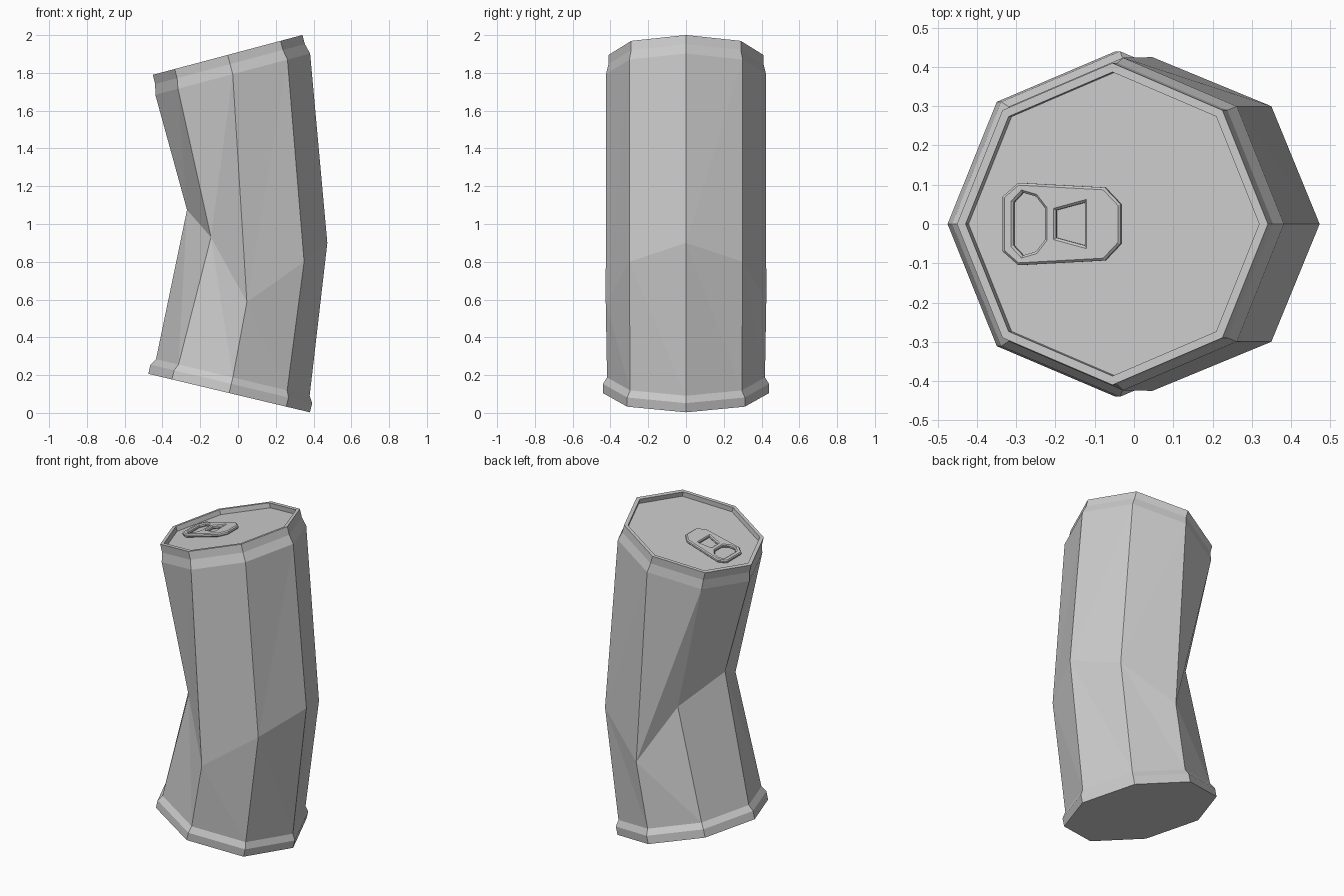
import bpy, bmesh
from math import radians, sin, cos, tau
from mathutils import Vector, Matrix

cube = bpy.data.objects.get("Cube")
if cube:
    bpy.data.objects.remove(cube)

SIDES = 8


def make_material(name, value):
    mat = bpy.data.materials.new(name)
    mat.use_nodes = True
    color = (value, value, value, 1)
    mat.diffuse_color = color
    mat.node_tree.nodes["Principled BSDF"].inputs["Base Color"].default_value = color
    return mat


metal = make_material("aluminium_grey", 0.6)


def end_frame(x, z, tilt):
    """Placement of a tilted can end."""
    return Matrix.Translation((x, 0, z)) @ Matrix.Rotation(radians(tilt), 4, 'Y')


def ring(bm, frame, radius, height):
    return [bm.verts.new(frame @ Vector((radius * cos(tau * i / SIDES),
                                         radius * sin(tau * i / SIDES), height)))
            for i in range(SIDES)]


def bridge(bm, low, high):
    for i in range(SIDES):
        j = (i + 1) % SIDES
        bm.faces.new((low[i], low[j], high[j], high[i]))


def finish(name, bm):
    bmesh.ops.recalc_face_normals(bm, faces=bm.faces)
    mesh = bpy.data.meshes.new(name)
    bm.to_mesh(mesh)
    bm.free()
    mesh.materials.append(metal)
    obj = bpy.data.objects.new(name, mesh)
    bpy.context.collection.objects.link(obj)
    return obj


bottom = end_frame(-0.047, 0.105, 13.4)
top = end_frame(-0.055, 1.895, -14.9)

bm = bmesh.new()

# Base foot
foot = [ring(bm, bottom, r, h) for r, h in ((0.44, 0), (0.44, 0.05), (0.418, 0.085))]
bm.faces.new(foot[0])
for a, b in zip(foot, foot[1:]):
    bridge(bm, a, b)

# Shoulder, rim and recessed lid
lid_depth = 0.03
neck = [ring(bm, top, r, h) for r, h in
        ((0.424, -0.105), (0.41, -0.05), (0.41, 0), (0.387, 0), (0.387, -lid_depth))]
for a, b in zip(neck, neck[1:]):
    bridge(bm, a, b)
bm.faces.new(neck[-1])

# Crushed waist, mirrored front to back
half = [(0.473, 0, 0.9), (0.35, 0.3, 0.8), (0.047, 0.425, 0.587),
        (-0.143, 0.285, 0.93), (-0.27, 0, 1.075)]
points = half + [(x, -y, z) for x, y, z in half[-2:0:-1]]
waist = [bm.verts.new(p) for p in points]

# Body panels, creased from each waist corner to the next corner of each end
for end in (foot[-1], neck[0]):
    for i in range(SIDES):
        j = (i + 1) % SIDES
        bm.faces.new((waist[i], waist[j], end[j]))
        bm.faces.new((waist[i], end[j], end[i]))
finish("can_body", bm)

# Pull tab with a finger hole and a rivet slot
outline = [(-0.293, 0.07), (-0.252, 0.105), (-0.024, 0.093), (0.018, 0.05)]
finger_hole = [(-0.264, 0.055), (-0.24, 0.08), (-0.205, 0.07), (-0.181, 0.04)]
rivet_slot = [(-0.152, 0.035), (-0.076, 0.055)]
curve = bpy.data.curves.new("pull_tab", 'CURVE')
curve.dimensions = '2D'
curve.fill_mode = 'BOTH'
curve.extrude = 0.005
curve.bevel_depth = 0.006
curve.bevel_resolution = 0
curve.offset = -0.006
for side, hole in ((outline, False), (finger_hole, True), (rivet_slot, True)):
    loop = side + [(x, -y) for x, y in reversed(side)]
    if not hole:
        loop.reverse()
    spline = curve.splines.new('POLY')
    spline.points.add(len(loop) - 1)
    for point, (x, y) in zip(spline.points, loop):
        point.co = (x, y, 0, 1)
    spline.use_cyclic_u = True
curve.materials.append(metal)
tab = bpy.data.objects.new("pull_tab", curve)
bpy.context.collection.objects.link(tab)
tab.matrix_world = top @ Matrix.Translation((0, 0, 0.011 - lid_depth))
bpy.ops.object.select_all(action='DESELECT')
tab.select_set(True)
bpy.context.view_layer.objects.active = tab
bpy.ops.object.convert(target='MESH')
for poly in tab.data.polygons:
    poly.use_smooth = False
